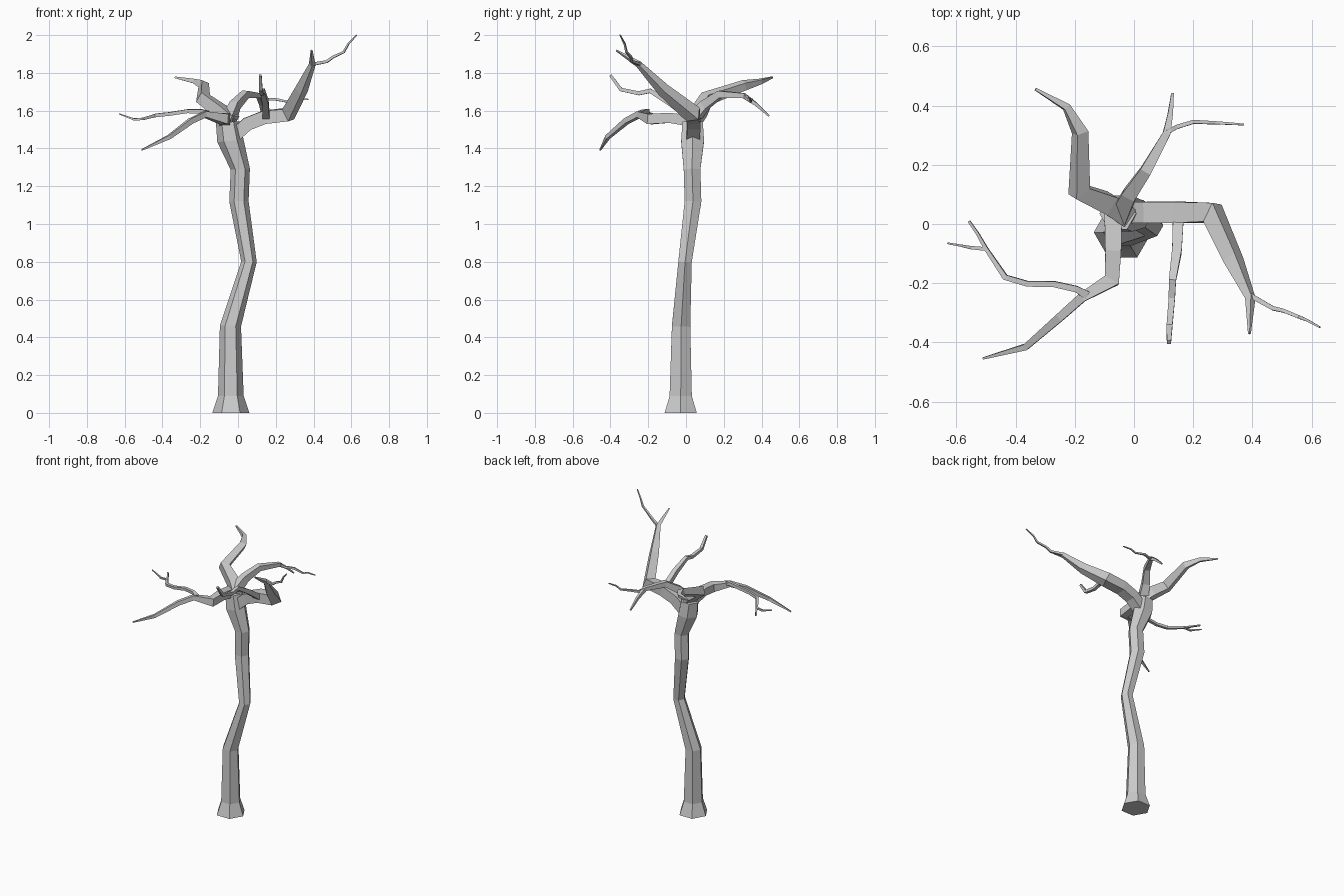
import bpy, bmesh, math
from mathutils import Vector


def tube(name, pts, sides, turn=0.0, level=False):
    """Faceted limb through (x, y, z, radius) stations, flat caps."""
    bm = bmesh.new()
    ps = [Vector(p[:3]) for p in pts]
    rings = []
    u = None
    for i, p in enumerate(ps):
        d_in = (p - ps[max(i - 1, 0)]).normalized()
        d_out = (ps[min(i + 1, len(ps) - 1)] - p).normalized()
        t = (d_in + d_out).normalized()
        if level:
            t = Vector((t.x * 0.4, t.y * 0.4, 1)).normalized() if i > 1 else Vector((0, 0, 1))
            u = Vector((1, 0, 0))
        elif u is None:
            u = Vector((0, 0, 1)) if abs(t.z) < 0.9 else Vector((1, 0, 0))
        u = (u - t * u.dot(t)).normalized()
        v = t.cross(u)
        ring = []
        for k in range(sides):
            a = turn + 2 * math.pi * k / sides
            ring.append(bm.verts.new(p + pts[i][3] * (u * math.cos(a) + v * math.sin(a))))
        rings.append(ring)
    for a, b in zip(rings, rings[1:]):
        for k in range(sides):
            n = (k + 1) % sides
            bm.faces.new((a[k], a[n], b[n], b[k]))
    bm.faces.new(rings[0][::-1])
    bm.faces.new(rings[-1])
    bmesh.ops.recalc_face_normals(bm, faces=bm.faces)
    me = bpy.data.meshes.new(name)
    bm.to_mesh(me)
    bm.free()
    ob = bpy.data.objects.new(name, me)
    bpy.context.collection.objects.link(ob)
    return ob


Q = math.pi / 4

# Trunk with flared foot
tube("trunk", [(-.038, -.028, 0, .098), (-.038, -.028, .09, .068), (-.04, -.026, .46, .056),
               (.058, -.005, .8, .041), (.005, .037, 1.12, .051), (.012, .032, 1.29, .051),
               (-.04, .035, 1.44, .07), (-.055, .035, 1.54, .062)], 6, level=True)

# Right limb, its bent end and twig
tube("right_limb", [(-.03, .037, 1.46, .05), (.05, .04, 1.53, .05), (.14, .04, 1.565, .05),
                    (.265, .037, 1.58, .05), (.335, -.12, 1.71, .036), (.393, -.25, 1.845, .018),
                    (.39, -.37, 1.92, .005)], 4, Q)
tube("right_twig", [(.39, -.24, 1.845, .012), (.47, -.285, 1.86, .010), (.505, -.293, 1.885, .009),
                    (.56, -.315, 1.91, .008), (.585, -.325, 1.955, .006), (.628, -.349, 2.0, .004)], 4, Q)

# Front limb growing from the right limb
tube("front_limb", [(.15, .03, 1.56, .026), (.145, -.09, 1.645, .023), (.13, -.19, 1.705, .017),
                    (.128, -.25, 1.692, .015), (.12, -.345, 1.712, .014), (.118, -.4, 1.788, .010)], 4, Q)

# Back limb and twig
tube("back_limb", [(-.05, .03, 1.55, .045), (-.015, .1, 1.63, .034), (.04, .18, 1.687, .027),
                   (.11, .305, 1.68, .018), (.122, .37, 1.635, .012), (.13, .44, 1.572, .006)], 4, Q)
tube("back_twig", [(.11, .31, 1.68, .012), (.145, .328, 1.66, .010), (.2, .345, 1.66, .009),
                   (.275, .342, 1.645, .007), (.31, .34, 1.66, .006), (.372, .336, 1.66, .004)], 4, Q)

# Back left limb
tube("back_left_limb", [(-.03, .03, 1.54, .05), (-.09, .07, 1.595, .048), (-.185, .11, 1.665, .042),
                        (-.182, .31, 1.735, .03), (-.228, .395, 1.755, .017),
                        (-.333, .456, 1.776, .006)], 4, Q)

# Front left limb, long twig and its fork
tube("front_left_limb", [(-.07, .03, 1.545, .042), (-.07, -.09, 1.562, .038), (-.075, -.19, 1.555, .038),
                         (-.175, -.248, 1.58, .022), (-.25, -.315, 1.545, .020),
                         (-.365, -.415, 1.46, .015), (-.51, -.454, 1.392, .005)], 4, Q)
tube("left_twig", [(-.16, -.24, 1.585, .02), (-.195, -.22, 1.597, .015), (-.27, -.203, 1.597, .014),
                   (-.36, -.202, 1.583, .013), (-.435, -.18, 1.575, .013), (-.5, -.083, 1.557, .009),
                   (-.53, -.03, 1.555, .007), (-.558, .01, 1.555, .006)], 4, Q)
tube("left_twig_fork", [(-.495, -.085, 1.557, .009), (-.55, -.08, 1.553, .008),
                        (-.575, -.075, 1.563, .006), (-.63, -.065, 1.583, .004)], 4, Q)
